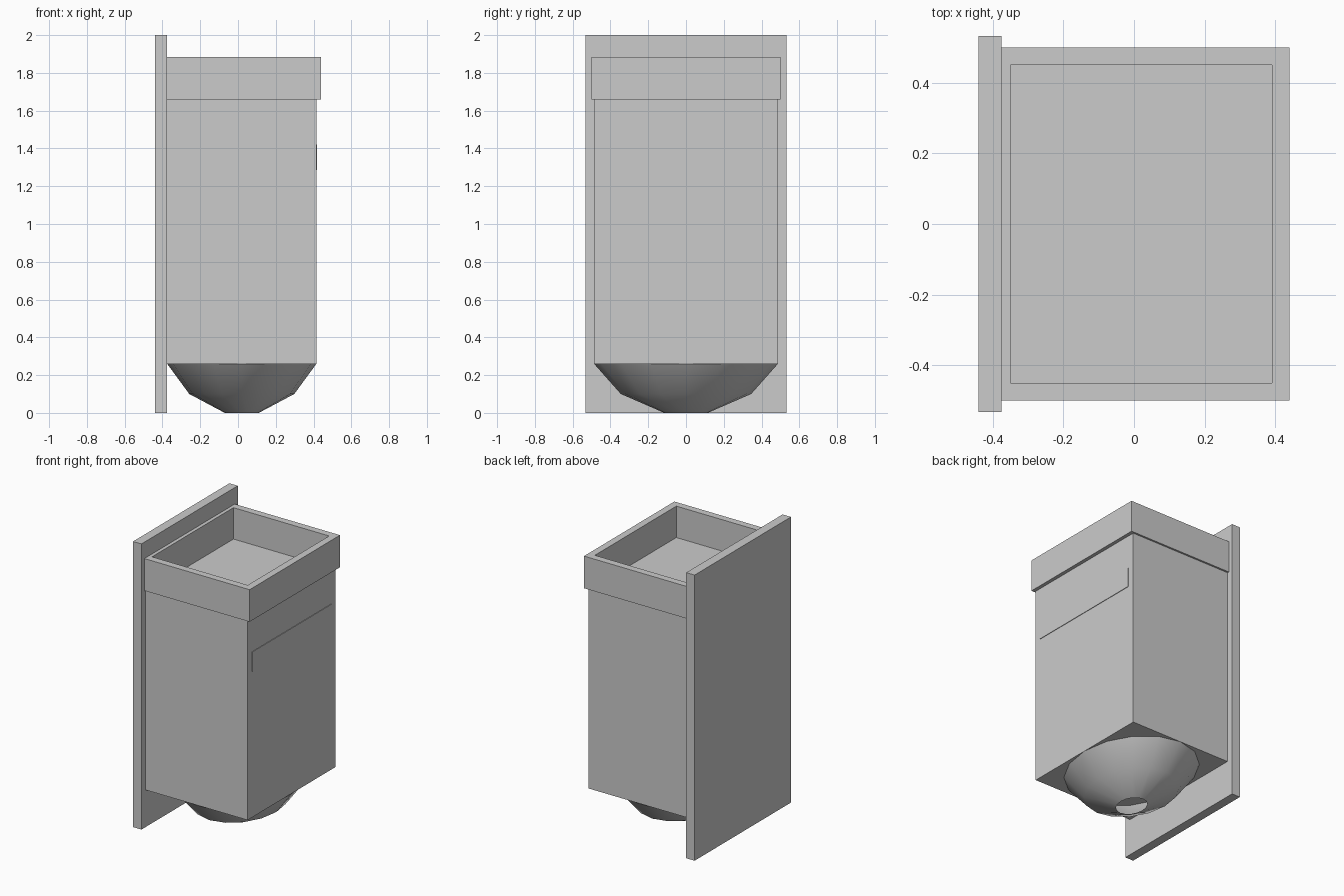
import bpy, bmesh, math

if "Cube" in bpy.data.objects:
    bpy.data.objects.remove(bpy.data.objects["Cube"])

CX = 0.02  # body, rim and bowl share this centre in x


def finish(name, bm):
    bmesh.ops.recalc_face_normals(bm, faces=bm.faces)
    mesh = bpy.data.meshes.new(name)
    bm.to_mesh(mesh)
    bm.free()
    ob = bpy.data.objects.new(name, mesh)
    bpy.context.collection.objects.link(ob)
    return ob


def box_bm(x0, x1, y, z0, z1):
    """Box symmetric in y."""
    bm = bmesh.new()
    bmesh.ops.create_cube(bm, size=1)
    bmesh.ops.scale(bm, vec=(x1 - x0, 2 * y, z1 - z0), verts=bm.verts)
    bmesh.ops.translate(bm, vec=((x0 + x1) / 2, 0, (z0 + z1) / 2), verts=bm.verts)
    return bm


def box(name, *dims):
    return finish(name, box_bm(*dims))


# mounting panel, main body and thin front label plate
box("back_panel", -0.44, -0.375, 0.533, 0.0, 2.0)
box("body", -0.375, 0.415, 0.487, 0.26, 1.66)
box("front_plate", 0.41, 0.419, 0.44, 1.285, 1.42)

# rim: box with its top inset and pushed down to form a tray
bm = box_bm(CX - 0.42, CX + 0.42, 0.5, 1.66, 1.885)
top = max(bm.faces, key=lambda f: f.calc_center_median().z)
bmesh.ops.inset_region(bm, faces=[top], thickness=0.07)
ext = bmesh.ops.extrude_discrete_faces(bm, faces=[top])
bmesh.ops.translate(bm, vec=(0, 0, -0.22), verts=ext["faces"][0].verts)
finish("top_rim", bm)

# bowl: open oval shell under the body
SIDES = 16
rings = [(0.395, 0.487, 0.26), (0.278, 0.345, 0.10), (0.09, 0.115, 0.0)]
bm = bmesh.new()
loops = []
for rx, ry, z in rings:
    angles = [2 * math.pi * i / SIDES for i in range(SIDES)]
    loops.append([bm.verts.new((CX + rx * math.cos(a), ry * math.sin(a), z)) for a in angles])
for a, b in zip(loops, loops[1:]):
    for i in range(SIDES):
        j = (i + 1) % SIDES
        bm.faces.new((a[i], b[i], b[j], a[j]))
bowl = finish("bottom_bowl", bm)
bpy.context.view_layer.objects.active = bowl
bowl.select_set(True)
bpy.ops.object.shade_smooth_by_angle(angle=math.radians(35))
